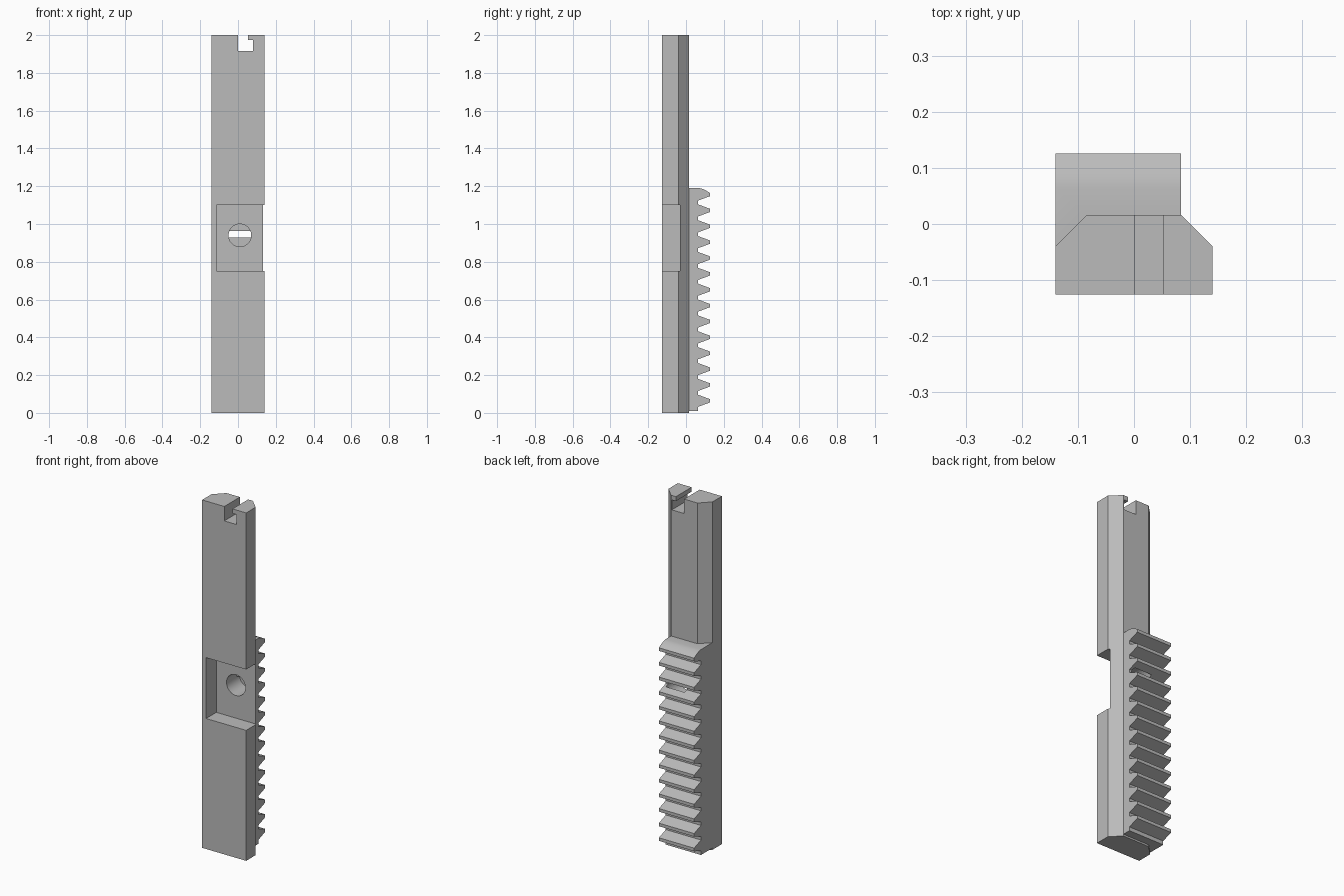
import bpy, bmesh, math
from mathutils import Matrix

cube = bpy.data.objects.get("Cube")
if cube:
    bpy.data.objects.remove(cube, do_unlink=True)

steel = bpy.data.materials.new("plain grey")
steel.use_nodes = True
GREY = (0.5, 0.5, 0.5, 1)
steel.diffuse_color = GREY
steel.node_tree.nodes["Principled BSDF"].inputs["Base Color"].default_value = GREY


def prism(name, profile, place, start, end):
    """Extrude a flat profile; place(u, v, w) maps it into space."""
    bm = bmesh.new()
    rings = [[bm.verts.new(place(u, v, w)) for u, v in profile] for w in (start, end)]
    bm.faces.new(rings[0])
    bm.faces.new(rings[1])
    n = len(profile)
    for i in range(n):
        j = (i + 1) % n
        bm.faces.new((rings[0][i], rings[0][j], rings[1][j], rings[1][i]))
    return finish(name, bm)


def finish(name, bm):
    bmesh.ops.recalc_face_normals(bm, faces=bm.faces)
    mesh = bpy.data.meshes.new(name)
    bm.to_mesh(mesh)
    bm.free()
    mesh.materials.append(steel)
    obj = bpy.data.objects.new(name, mesh)
    bpy.context.collection.objects.link(obj)
    return obj


def combine(target, tool, operation):
    mod = target.modifiers.new(tool.name, "BOOLEAN")
    mod.operation = operation
    mod.solver = "EXACT"
    mod.object = tool
    bpy.context.view_layer.objects.active = target
    bpy.ops.object.modifier_apply(modifier=mod.name)
    bpy.data.objects.remove(tool, do_unlink=True)


def along_x(u, v, w):
    return (w, u, v)


def along_y(u, v, w):
    return (u, w, v)


def along_z(u, v, w):
    return (u, v, w)


# Bar with chamfered back corners
HALF, FRONT, BACK = 0.14, -0.126, 0.016
bar = prism("rack_bar", [(-HALF, FRONT), (HALF, FRONT), (HALF, -0.04),
                         (0.084, BACK), (-0.084, BACK), (-HALF, -0.04)], along_z, 0, 2)

# Toothed strip, flush with the bar's right side
PITCH, TEETH, ROOT, TIP = 0.084, 14, 0.064, 0.126
profile = [(-0.08, 0.01), (ROOT, 0.01)]
for i in range(TEETH):
    z = 0.064 + i * PITCH
    profile += [(ROOT, z - 0.032), (TIP, z - 0.009), (TIP, z + 0.009)]
    if i < TEETH - 1:
        profile.append((ROOT, z + 0.032))
profile += [(0.105, 1.178), (0.085, 1.187), (0.065, 1.191), (-0.08, 1.191)]
teeth = prism("rack_teeth", profile, along_x, -HALF, 0.084)
combine(bar, teeth, "UNION")

# Pocket open to the left side
pocket = prism("pocket_cutter", [(-0.115, 0.75), (0.3, 0.75), (0.3, 1.1), (-0.115, 1.1)],
               along_y, -0.3, -0.033)
combine(bar, pocket, "DIFFERENCE")

# Round hole that breaks through one tooth gap
circle = [(0.01 + 0.06 * math.cos(math.tau * i / 48), 0.94 + 0.06 * math.sin(math.tau * i / 48))
          for i in range(48)]
hole = prism("hole_cutter", circle, along_y, -0.2, 0.084)
combine(bar, hole, "DIFFERENCE")

# Hooked slot in the top end
slot = prism("slot_cutter", [(0.001, 1.917), (0.079, 1.917), (0.079, 1.974), (0.053, 1.974),
                             (0.053, 2.1), (0.001, 2.1)], along_y, -0.3, 0.3)
combine(bar, slot, "DIFFERENCE")

bpy.ops.object.select_all(action="DESELECT")
bar.select_set(True)
bpy.context.view_layer.objects.active = bar
bpy.ops.object.shade_smooth_by_angle(angle=math.radians(25))
